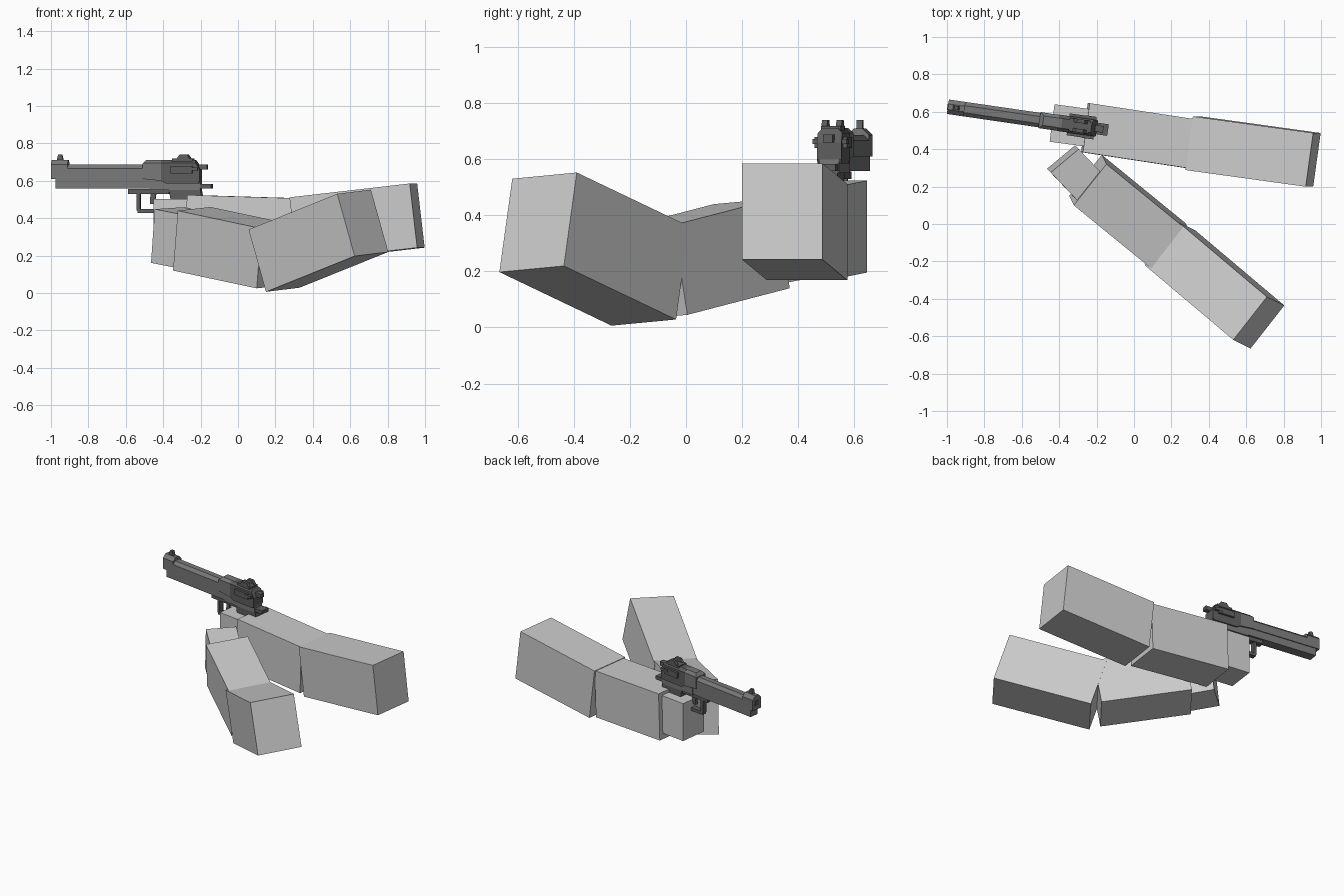
import bpy, bmesh, math
from mathutils import Vector, Matrix

if "Cube" in bpy.data.objects:
    bpy.data.objects.remove(bpy.data.objects["Cube"])


def material(name, v):
    m = bpy.data.materials.new(name)
    m.diffuse_color = (v, v, v, 1)
    m.use_nodes = True
    m.node_tree.nodes["Principled BSDF"].inputs["Base Color"].default_value = m.diffuse_color
    return m


SLEEVE = material("light_grey", 0.6)
STEEL = material("steel_grey", 0.19)
DARK = material("dark_grey", 0.11)


def finish(name, bm, mat):
    bmesh.ops.recalc_face_normals(bm, faces=bm.faces)
    me = bpy.data.meshes.new(name)
    bm.to_mesh(me)
    bm.free()
    me.materials.append(mat)
    ob = bpy.data.objects.new(name, me)
    bpy.context.collection.objects.link(ob)
    return ob


def block(name, start, end, side, up):
    """Box running from one centre to another, with full side and up vectors."""
    a, b, s, u = (Vector(v) for v in (start, end, side, up))
    bm = bmesh.new()
    bmesh.ops.create_cube(bm, size=1)
    frame = Matrix((b - a, s, u)).transposed().to_4x4()
    frame.translation = (a + b) / 2
    bm.transform(frame)
    return finish(name, bm, SLEEVE)


# Arm holding the pistol
block("right_upper_arm", (.315, .432, .34), (.958, .343, .414), (.04, .287, 0), (-.04, 0, .343))
block("right_forearm", (-.26, .515, .36), (.30, .43, .343), (.036, .262, 0), (.01, 0, .328))
block("right_hand", (-.438, .54, .37), (-.2, .508, .37), (.026, .2, 0), (0, 0, .265))

# Supporting arm
block("left_upper_arm", (.193, -.1275, .184), (.667, -.5275, .375), (.18, .23, .022), (-.093, .046, .333))
block("left_forearm", (-.247, .235, .29), (.20, -.13, .195), (.175, .22, .02), (.025, -.05, .32))
block("left_hand", (-.38, .348, .31), (-.23, .19, .28), (.15, .125, .01), (.02, -.02, .287))

# Pistol frame of reference: x along the barrel, slightly turned
TURN = Matrix.Translation((-.995, .627, 0)) @ Matrix.Rotation(math.radians(-8.3), 4, 'Z') @ Matrix.Translation((.995, 0, 0))


def side_profile(name, pts, width, mat, y=0.0, chamfer=0.0):
    """Side outline (x, z) given a width, with optional chamfered long edges on top."""
    bm = bmesh.new()
    near = [bm.verts.new((x, y - width / 2, z)) for x, z in pts]
    face = bm.faces.new(near)
    out = bmesh.ops.extrude_face_region(bm, geom=[face])
    bmesh.ops.translate(bm, vec=(0, width, 0), verts=[v for v in out['geom'] if isinstance(v, bmesh.types.BMVert)])
    bmesh.ops.recalc_face_normals(bm, faces=bm.faces)
    if chamfer:
        top = max(z for x, z in pts)
        edges = [e for e in bm.edges if abs(e.verts[0].co.y - e.verts[1].co.y) < 1e-5
                 and all(v.co.z > top - .03 for v in e.verts)
                 and abs(e.verts[0].co.z - e.verts[1].co.z) < 1e-5]
        bmesh.ops.bevel(bm, geom=edges, offset=chamfer, segments=1, affect='EDGES')
    bm.transform(TURN)
    return finish(name, bm, mat)


def bar(name, x0, x1, z0, z1, width, mat, y=0.0, chamfer=0.0):
    return side_profile(name, [(x0, z0), (x1, z0), (x1, z1), (x0, z1)], width, mat, y, chamfer)


# Slide and barrel
bar("slide", -.91, -.48, .61, .687, .078, STEEL, chamfer=.02)
bar("muzzle_block", -.995, -.905, .61, .71, .078, STEEL, chamfer=.024)
bar("muzzle_bore", -.998, -.994, .64, .672, .034, DARK)
bar("under_barrel", -.97, -.40, .558, .612, .066, STEEL)
side_profile("slide_rear", [(-.50, .61), (-.40, .60), (-.38, .62), (-.38, .712), (-.48, .712), (-.50, .69)],
             .086, STEEL, chamfer=.018)
side_profile("breech", [(-.40, .60), (-.37, .585), (-.20, .585), (-.19, .60), (-.19, .66), (-.22, .712), (-.40, .712)],
             .088, DARK, chamfer=.018)

# Sights
side_profile("front_sight", [(-.97, .70), (-.93, .70), (-.94, .74), (-.96, .74)], .022, DARK)
for n, y in (("left", -.026), ("right", .026)):
    side_profile("rear_sight_" + n, [(-.33, .70), (-.23, .70), (-.26, .74), (-.30, .74)], .02, DARK, y)
bar("rear_sight_base", -.34, -.23, .70, .718, .07, DARK)

# Safety levers, one on each side
for n, y in (("left", -.05), ("right", .05)):
    bar("safety_lever_" + n, -.345, -.23, .64, .68, .018, DARK, y)
    bar("lever_tab_" + n, -.26, -.20, .655, .672, .022, DARK, y)

# Hammer and frame tail
bar("hammer", -.20, -.155, .66, .688, .035, DARK)
bar("frame", -.46, -.19, .55, .60, .07, STEEL)
bar("frame_tail", -.24, -.13, .558, .583, .062, DARK)
side_profile("grip", [(-.36, .56), (-.19, .56), (-.17, .44), (-.34, .44)], .06, DARK)

# Trigger guard and trigger
bar("guard_top", -.58, -.36, .53, .556, .045, DARK)
bar("guard_front", -.535, -.515, .44, .535, .036, DARK)
bar("guard_bottom", -.53, -.36, .428, .45, .036, DARK)
side_profile("trigger", [(-.46, .54), (-.43, .54), (-.44, .475), (-.465, .475)], .02, DARK)
